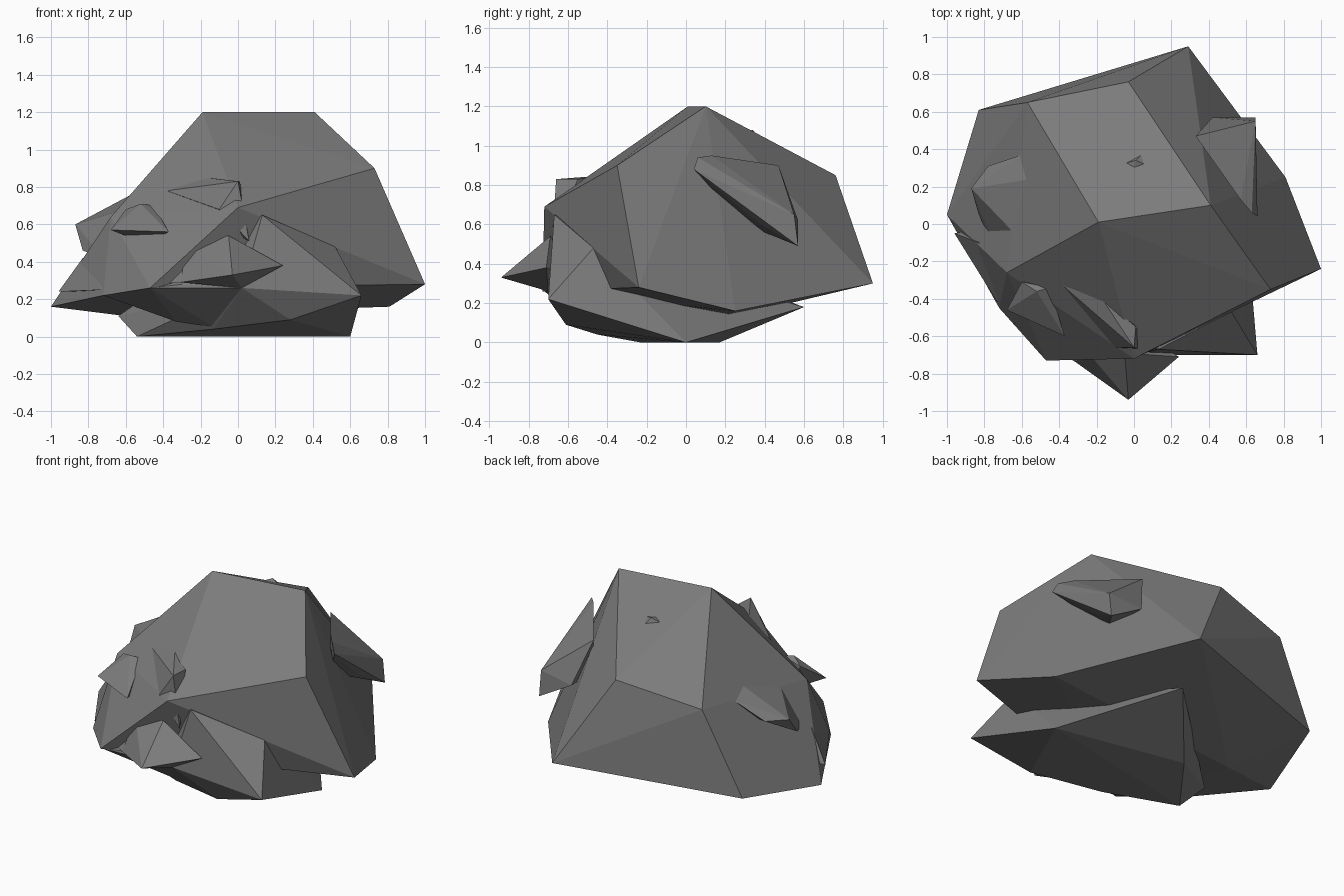
import bpy, bmesh

# Dark grey stone
stone = bpy.data.materials.new("stone")
stone.diffuse_color = (0.2, 0.2, 0.2, 1)


def faceted_chunk(name, points):
    """Flat-shaded convex piece of stone wrapped around a few corner points."""
    bm = bmesh.new()
    for p in points:
        bm.verts.new(p)
    bmesh.ops.convex_hull(bm, input=bm.verts[:])
    loose = [v for v in bm.verts if not v.link_faces]
    bmesh.ops.delete(bm, geom=loose, context='VERTS')
    bmesh.ops.dissolve_limit(bm, angle_limit=0.05, verts=bm.verts[:], edges=bm.edges[:])
    bmesh.ops.recalc_face_normals(bm, faces=bm.faces[:])
    mesh = bpy.data.meshes.new(name)
    bm.to_mesh(mesh)
    bm.free()
    mesh.materials.append(stone)
    obj = bpy.data.objects.new(name, mesh)
    bpy.context.collection.objects.link(obj)
    return obj


# Main boulder
faceted_chunk("boulder", [
    (-.19, .01, 1.2), (.41, .10, 1.2), (-.03, .76, .85), (-.57, .65, .76),
    (.29, .95, .30), (-.83, .61, .24), (-1, .05, .16), (1, -.24, .28),
    (.73, -.35, .90), (.81, .25, .16), (0, -.72, .69), (-.68, -.26, .64),
    (-.47, -.73, .26), (-.72, -.45, .22), (.45, -.42, .28), (-.60, .15, .11)])

# Lower wedge the boulder rests on, running back under it
faceted_chunk("base_wedge", [
    (.66, -.70, .22), (.60, 0, 0), (-.24, .17, 0), (-.54, -.23, 0),
    (-.13, -.45, .04), (.28, -.61, .09), (.13, -.67, .65), (.52, -.47, .48),
    (.02, -.70, .26), (.13, .60, .18), (-.64, -.12, .11)])

# Sloping underside between the left front and the base
faceted_chunk("front_left_underside", [
    (-.72, -.45, .22), (-.47, -.72, .26), (-.30, -.71, .28), (.02, -.70, .26),
    (-.13, -.45, .05), (-.33, -.44, .08), (-.3, -.4, .4), (.1, -.6, .4)])

# Pointed spike at the front
faceted_chunk("front_spike", [
    (-.03, -.94, .33), (-.31, -.74, .29), (-.27, -.66, .49), (.24, -.71, .38),
    (-.05, -.69, .54), (.02, -.70, .26), (-.1, -.5, .3)])

# Low ledge left of the spike
faceted_chunk("front_ledge", [
    (-.27, -.64, .47), (-.64, -.53, .26), (-.31, -.74, .29), (-.3, -.5, .3)])

# Ridge above the front face
faceted_chunk("front_ridge", [
    (-.38, -.33, .78), (-.17, -.40, .85), (.01, -.55, .83), (.0, -.66, .83),
    (-.10, -.66, .68), (.06, -.68, .51), (-.1, -.4, .6)])

# Knob on the front left edge
faceted_chunk("front_left_knob", [
    (-.60, -.31, .68), (-.45, -.34, .70), (-.37, -.60, .56), (-.68, -.46, .57),
    (-.52, -.36, .71), (-.5, -.3, .5)])

# Left side lump
faceted_chunk("left_lump", [
    (-.87, .19, .60), (-.78, .31, .61), (-.60, .37, .72), (-.55, .24, .77),
    (-.61, -.08, .68), (-.83, .05, .46), (-.72, -.18, .42), (-.5, .1, .5)])

# Sliver low on the left side
faceted_chunk("left_sliver", [
    (-.96, -.05, .24), (-.90, -.08, .24), (-.83, -.10, .42), (-.73, -.42, .25),
    (-.68, -.24, .50), (-.7, 0, .25)])

# Slab on the back right
faceted_chunk("back_right_slab", [
    (.66, .04, .88), (.63, .06, .94), (.57, .13, .95), (.65, .55, .65),
    (.65, .57, .49), (.33, .47, .90), (.42, .57, .62), (.60, .38, .60),
    (.45, .3, .6)])

# Small chip on top
faceted_chunk("top_chip", [
    (-.06, .32, 1.05), (.08, .31, 1.06), (.04, .37, 1.04), (0, .29, 1.07),
    (.01, .34, 1.08), (.02, .33, .98)])
